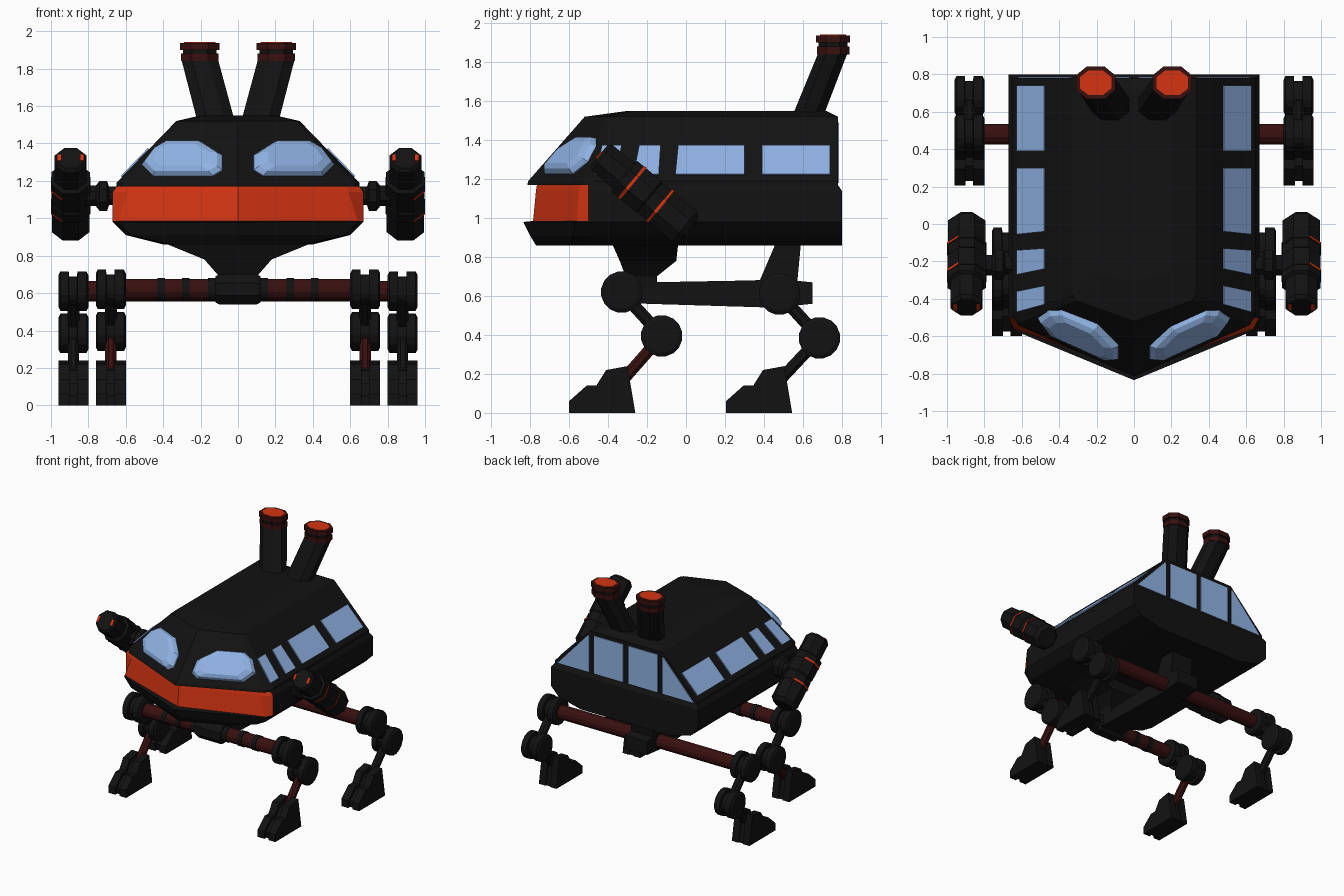
import bpy, bmesh, math
from mathutils import Vector as V

if "Cube" in bpy.data.objects:
    bpy.data.objects.remove(bpy.data.objects["Cube"])


def material(name, rgb):
    m = bpy.data.materials.new(name)
    m.diffuse_color = (*rgb, 1)
    m.use_nodes = True
    m.node_tree.nodes["Principled BSDF"].inputs["Base Color"].default_value = m.diffuse_color
    return m


BLACK = material("black", (0.006, 0.006, 0.006))
RED = material("orange_red", (0.66, 0.034, 0.006))
MAROON = material("dark_maroon", (0.04, 0.005, 0.005))
GLASS = material("pale_blue_glass", (0.28, 0.45, 0.78))


def loft(name, rings, mat, mat2=None, rule=None):
    """Skin a stack of equal-length rings and close both ends."""
    bm = bmesh.new()
    vs = [[bm.verts.new(p) for p in r] for r in rings]
    n = len(rings[0])
    for a, b in zip(vs, vs[1:]):
        for i in range(n):
            j = (i + 1) % n
            bm.faces.new((a[i], a[j], b[j], b[i]))
    bm.faces.new(vs[0])
    bm.faces.new(vs[-1])
    bmesh.ops.recalc_face_normals(bm, faces=bm.faces)
    if rule:
        for f in bm.faces:
            f.material_index = int(rule(f.normal, f.calc_center_median()))
    me = bpy.data.meshes.new(name)
    bm.to_mesh(me)
    bm.free()
    me.materials.append(mat)
    if mat2:
        me.materials.append(mat2)
    ob = bpy.data.objects.new(name, me)
    bpy.context.collection.objects.link(ob)
    return ob


def prism(name, pts, vec, mat):
    return loft(name, [[V(p) for p in pts], [V(p) + V(vec) for p in pts]], mat)


def tube(name, base, axis, steps, mat, sides=12, **kw):
    """Turned part: steps are (distance along axis, radius)."""
    axis = V(axis).normalized()
    u = V((1, 0, 0)) if abs(axis.x) < 0.9 else V((0, 1, 0))
    w = axis.cross(u)
    ang = [(i + 0.5) * 2 * math.pi / sides for i in range(sides)]
    k = 1 / math.cos(math.pi / sides)
    return loft(name, [[V(base) + axis * t + (u * math.cos(a) + w * math.sin(a)) * r * k
                        for a in ang] for t, r in steps], mat, **kw)


def strut(name, a, b, r, mat, sides=8):
    d = V(b) - V(a)
    return tube(name, a, d, [(0, r), (d.length, r)], mat, sides)


def sym(z, half):
    """Ring from a half outline that starts on the centre line."""
    return [V((x, y, z)) for x, y in half] + [V((-x, y, z)) for x, y in half[:0:-1]]


def rect(z, hx, y0, y1):
    return [V((-hx, y0, z)), V((hx, y0, z)), V((hx, y1, z)), V((-hx, y1, z))]


# lower hull with red front panel
loft("lower_hull", [
    sym(0.86, [(0, -.77), (.36, -.61), (.40, -.5), (.40, .80)]),
    sym(0.91, [(0, -.80), (.57, -.58), (.60, -.5), (.60, .80)]),
    sym(0.98, [(0, -.835), (.64, -.57), (.67, -.5), (.67, .80)]),
    sym(0.985, [(0, -.785), (.64, -.56), (.67, -.5), (.67, .80)]),
    sym(1.14, [(0, -.77), (.59, -.55), (.67, -.5), (.67, .80)]),
    sym(1.17, [(0, -.765), (.58, -.545), (.65, -.5), (.65, .78)])],
    BLACK, RED, lambda n, c: n.y < -.7 and c.z > .99)

# cabin with sloped sides, wedge front and raised roof
loft("cabin", [
    sym(1.17, [(0, -.815), (.62, -.54), (.65, -.48), (.65, .78)]),
    sym(1.19, [(0, -.81), (.62, -.53), (.65, -.47), (.65, .78)]),
    sym(1.52, [(0, -.52), (.31, -.41), (.33, -.38), (.33, .78)]),
    sym(1.55, [(0, -.30), (.17, -.28), (.20, -.25), (.20, .72)])], BLACK)

# rear windows: two panes and two triangles
for s in (1, -1):
    for nm, pts in (("rear_window", [(.025, 1.18), (.29, 1.18), (.29, 1.49), (.025, 1.49)]),
                    ("rear_corner_window", [(.335, 1.18), (.62, 1.18), (.345, 1.48), (.335, 1.48)])):
        prism(nm, [(s * x, .779, z) for x, z in pts], (0, .007, 0), GLASS)

# side windows, as (y at sill, y at top) ranges
for s in (1, -1):
    for a, b, c, d in ((.39, .74, .74, .39), (-.055, .30, .30, -.04),
                       (-.27, -.14, -.13, -.24), (-.47, -.36, -.33, -.43)):
        pts = [(s * (.65 - (z - 1.19) * .97), y, z)
               for y, z in ((a, 1.22), (b, 1.22), (c, 1.37), (d, 1.37))]
        prism("side_window", pts, (s * .006, 0, .006), GLASS)

# domed windscreens on the wedge front
eye = [(.08, 1.25), (.13, 1.22), (.45, 1.22), (.51, 1.28), (.45, 1.36),
       (.38, 1.40), (.19, 1.40), (.08, 1.33)]
for s in (1, -1):
    n = V((s * .45, -1, .85)).normalized()
    base = [V((s * x, -.80 + .45 * x + .86 * (z - 1.19), z)) for x, z in eye]
    mid = sum(base, V()) / len(base)
    loft("windscreen_dome", [[mid + (p - mid) * k + n * h for p in base] for k, h in
                             ((1, -.02), (1, .015), (.9, .04), (.68, .055))], GLASS)


# smoke stacks
def oval(s, x, y, z, hx, hy):
    c = .45
    return [V((s * (x + hx * a), y + hy * b, z)) for a, b in
            ((1, -c), (1, c), (c, 1), (-c, 1), (-1, c), (-1, -c), (-c, -1), (c, -1))]


for s in (1, -1):
    top = (.205, .755)
    loft("stack_pipe", [oval(s, .115, .62, 1.51, .1, .08), oval(s, .205, .755, 1.85, .098, .075)], BLACK)
    loft("stack_lower_collar", [oval(s, *top, z, .1, .083) for z in (1.84, 1.88)], MAROON)
    loft("stack_neck", [oval(s, *top, z, .09, .075) for z in (1.87, 1.91)], BLACK)
    loft("stack_rim", [oval(s, *top, z, .106, .087) for z in (1.9, 1.938)], MAROON)
    loft("stack_glow", [oval(s, *top, z, .085, .066) for z in (1.935, 1.942)], RED)

# tilted guns on the sides
aim = V((0, -.77, .64)).normalized()
up = V((0, .64, .77)).normalized()
for s in (1, -1):
    c = V((s * .895, -.215, 1.13))
    tube("gun_barrel", c, aim, [(-.3, .075), (-.27, .1), (-.05, .1), (-.04, .094), (-.03, .103),
                                (.13, .103), (.14, .085), (.18, .085), (.28, .085), (.3, .07)], BLACK, 8)
    for t in (.08, -.107):
        tube("gun_stripe", c, aim, [(t - .008, .106), (t + .008, .106)], BLACK, 8,
             mat2=RED, rule=lambda n, p: n.x * s > .5)
    for dx in (-.062, .062):
        m = c + aim * .297 + V((dx, 0, 0))
        prism("gun_muzzle_light", [m + V((i * .01, 0, 0)) + up * j * .022 for i, j in
                                   ((-1, -1), (1, -1), (1, 1), (-1, 1))], aim * .008, RED)
    tube("gun_mount", (s * .6, -.22, 1.12), (s, 0, 0),
         [(0, .05), (.09, .05), (.1, .08), (.14, .08), (.16, .055), (.22, .055)], BLACK, 8)

# underbody spine and necks
spine = [(-.37, .57), (-.37, .68), (-.2, .67), (.35, .68), (.45, .69),
         (.65, .67), (.65, .56), (.45, .54), (-.2, .56)]
prism("spine_beam", [(-.1, y, z) for y, z in spine], (.2, 0, 0), BLACK)
tube("front_axle_block", (-.12, -.33, .62), (1, 0, 0), [(0, .07), (.02, .08), (.22, .08), (.24, .07)], BLACK, 8)
loft("front_neck", [rect(.87, .4, -.38, -.04), rect(.78, .18, -.34, -.05), rect(.70, .11, -.31, -.15),
                    rect(.64, .10, -.31, -.15)], BLACK)
loft("rear_neck", [rect(.87, .1, .46, .59), rect(.66, .1, .37, .57)], BLACK)

# axles
strut("front_axle", (-.62, -.33, .62), (.62, -.33, .62), .055, MAROON, 12)
strut("rear_axle", (-.82, .48, .61), (.82, .48, .61), .055, MAROON, 12)
for s in (1, -1):
    for x in (.12, .26, .39):
        strut("front_axle_ring", (s * x, -.33, .62), (s * (x + .04), -.33, .62), .06, BLACK, 12)


# legs: hip, thigh, knee, shin, foot
def joint(name, x, y, z):
    tube(name, (x - .08, y, z), (1, 0, 0), [(0, .085), (.01, .105), (.055, .105), (.056, .08), (.10, .08),
                                            (.101, .105), (.15, .105), (.16, .085)], BLACK, 16)


foot = [(-.25, 0), (-.25, .06), (-.16, .14), (-.11, .14), (-.06, .22), (.05, .24), (.09, 0)]
for s in (1, -1):
    for nm, x, y, z, shin in (("front", .68, -.33, .62, MAROON), ("rear", .88, .48, .61, BLACK)):
        x *= s
        ky, kz = y + .205, z - .225
        fy = -.35 if nm == "front" else .455
        joint(nm + "_hip", x, y, z)
        joint(nm + "_knee", x, ky, kz)
        strut(nm + "_thigh", (x, y, z), (x, ky, kz), .032, BLACK)
        strut(nm + "_shin", (x, ky, kz), (x, fy + .01, .15), .03, shin)
        for dx in (-.08, .02):
            prism(nm + "_foot_toe", [(x + dx, fy + a, b) for a, b in foot], (.06, 0, 0), BLACK)
        prism(nm + "_foot_core", [(x - .03, fy + a * .9, b * .85) for a, b in foot], (.06, 0, 0), BLACK)
